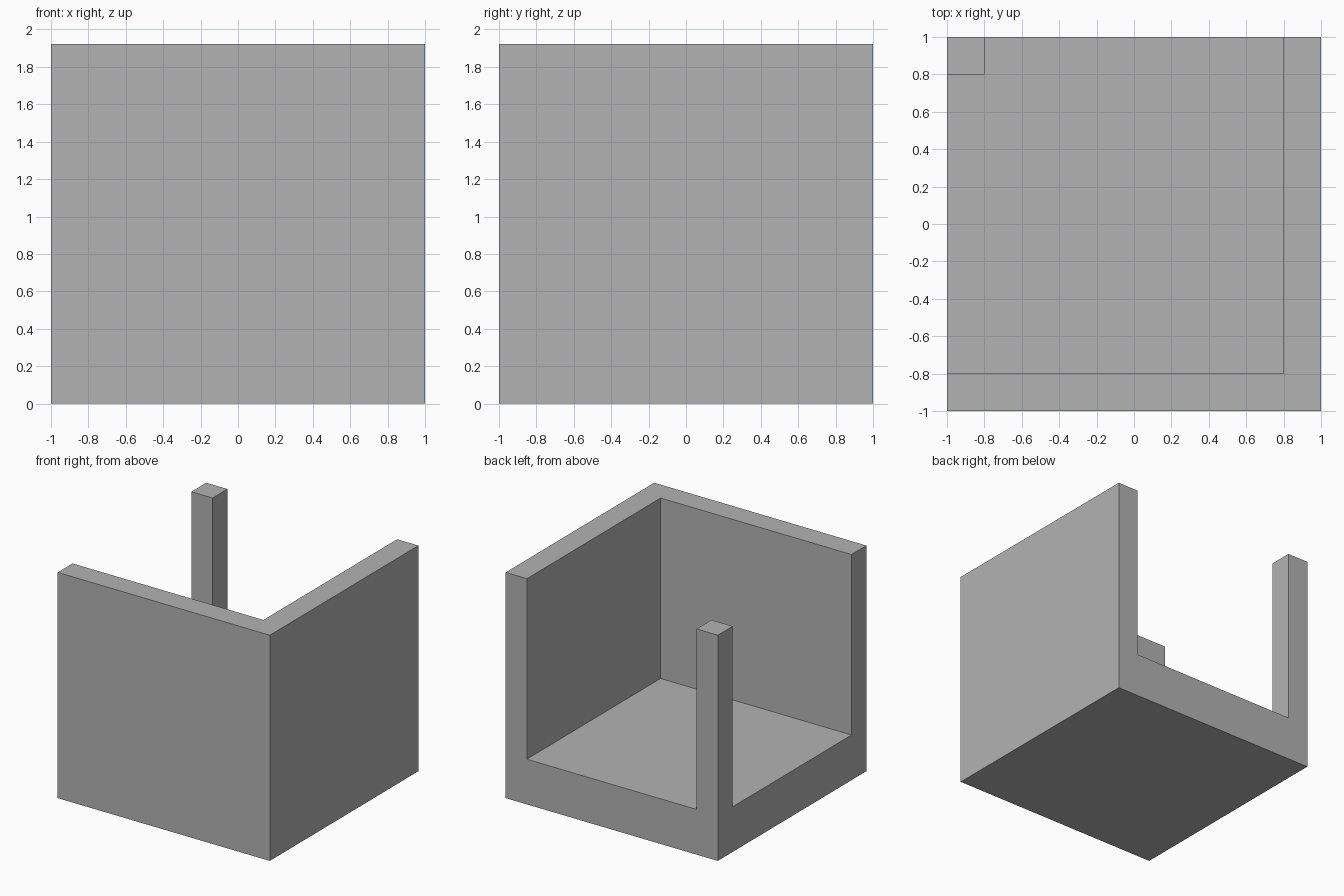
import bpy
from mathutils import Vector

if "Cube" in bpy.data.objects:
    bpy.data.objects.remove(bpy.data.objects["Cube"], do_unlink=True)

HALF = 1.0      # half of the footprint
INNER = 0.8     # inner side of walls and post
TOP = 1.923     # full height
FLOOR = 0.385   # thickness of the base slab
OVER = 0.2      # how far cutters reach past the block

grey = bpy.data.materials.new("plain_grey")
grey.use_nodes = True
colour = (0.45, 0.45, 0.45, 1)
grey.diffuse_color = colour
grey.node_tree.nodes["Principled BSDF"].inputs["Base Color"].default_value = colour


def box(name, low, high):
    """Box between two opposite corners."""
    low, high = Vector(low), Vector(high)
    bpy.ops.mesh.primitive_cube_add(size=1)
    obj = bpy.context.object
    obj.name = name
    for v in obj.data.vertices:
        v.co = (low + high) / 2 + v.co * (high - low)
    obj.data.materials.append(grey)
    return obj


# Solid block that becomes floor, two walls and a corner post
shell = box("open_corner_box", (-HALF, -HALF, 0), (HALF, HALF, TOP))

# Room hollowed out through the right side and through the back
cutters = [
    box("right_opening_cutter", (-HALF - OVER, -INNER, FLOOR), (INNER, INNER, TOP + OVER)),
    box("back_opening_cutter", (-INNER, -INNER, FLOOR), (INNER, HALF + OVER, TOP + OVER)),
]
bpy.context.view_layer.objects.active = shell
for cutter in cutters:
    cutter.hide_render = True
    mod = shell.modifiers.new(cutter.name, "BOOLEAN")
    mod.operation = "DIFFERENCE"
    mod.solver = "EXACT"
    mod.object = cutter
    bpy.ops.object.modifier_apply(modifier=mod.name)
    bpy.data.objects.remove(cutter, do_unlink=True)
